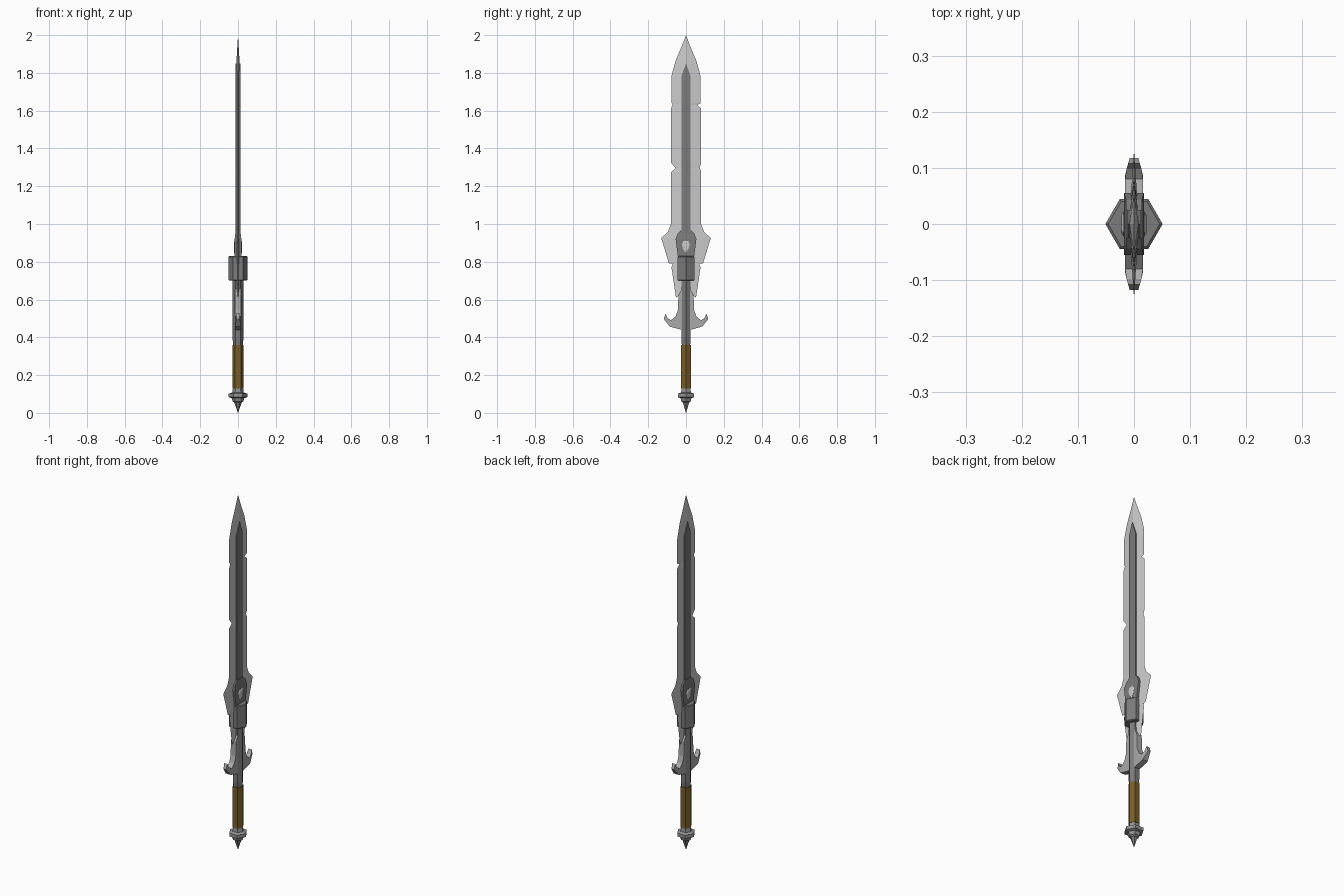
import bpy, bmesh, math

if "Cube" in bpy.data.objects:
    bpy.data.objects.remove(bpy.data.objects["Cube"])

DARK, MID, STEEL = [(v, v, v, 1) for v in (0.2, 0.3, 0.4)]


def finish(name, bm, color=None):
    bmesh.ops.remove_doubles(bm, verts=bm.verts, dist=1e-5)
    bmesh.ops.recalc_face_normals(bm, faces=bm.faces)
    me = bpy.data.meshes.new(name)
    bm.to_mesh(me)
    bm.free()
    ob = bpy.data.objects.new(name, me)
    bpy.context.collection.objects.link(ob)
    if color:
        mat = bpy.data.materials.new(name + "_material")
        mat.diffuse_color = color
        mat.use_nodes = True
        mat.node_tree.nodes["Principled BSDF"].inputs["Base Color"].default_value = mat.diffuse_color
        me.materials.append(mat)
    return ob


def turned(name, profile, color, sides=6):
    """Faceted solid from (radius, z) rings, one corner facing +x."""
    bm = bmesh.new()
    rings = []
    for r, z in profile:
        rings.append([bm.verts.new((r * math.cos(k * math.tau / sides),
                                    r * math.sin(k * math.tau / sides), z)) for k in range(sides)])
    for a, b in zip(rings, rings[1:]):
        for k in range(sides):
            j = (k + 1) % sides
            bm.faces.new((a[k], a[j], b[j], b[k]))
    bm.faces.new(rings[0])
    bm.faces.new(rings[-1])
    return finish(name, bm, color)


def plate(name, half, thickness, color):
    """Symmetric plate: right-hand (y, z) outline mirrored in y; thickness is a function of y, z."""
    pts = half + [(-y, z) for y, z in reversed(half) if y > 0]
    bm = bmesh.new()
    front, back = [[bm.verts.new((s * thickness(y, z), y, z)) for y, z in pts] for s in (1, -1)]
    n = len(pts)
    for i in range(n):
        j = (i + 1) % n
        bm.faces.new((front[i], front[j], back[j], back[i]))
    bm.faces.new(front)
    bm.faces.new(back)
    bm.normal_update()
    bmesh.ops.triangulate(bm, faces=[f for f in bm.faces if len(f.verts) > 4])
    return finish(name, bm, color)


# Blade: thick spine falling to sharp, notched edges
top = [(0, 2.0), (0.025, 1.935), (0.055, 1.865), (0.078, 1.78)]
bottom = [(0.08, 1.0), (0.095, 0.96), (0.131, 0.925), (0.09, 0.79), (0.066, 0.80),
          (0.077, 0.77), (0.053, 0.61), (0.025, 0.645)]
right_notches = [(0.078, 1.64), (0.058, 1.63), (0.08, 1.612),
                 (0.08, 1.32), (0.072, 1.30), (0.08, 1.28)]
left_notches = [(0.078, 1.645), (0.07, 1.635), (0.08, 1.61),
                (0.08, 1.325), (0.055, 1.295), (0.08, 1.275)]
bm = bmesh.new()
for side, notches in ((1, right_notches), (-1, left_notches)):
    edge = top + notches + bottom
    for face in (1, -1):
        def spine(z):
            return (face * min(0.009, (2.0 - z) * 0.06), 0, max(z, 0.65))
        for (y0, z0), (y1, z1) in zip(edge, edge[1:]):
            quad = [(0, side * y0, z0), (0, side * y1, z1), spine(z1), spine(z0)]
            clean = [p for i, p in enumerate(quad) if p not in quad[:i]]
            if len(clean) > 2:
                bm.faces.new([bm.verts.new(p) for p in clean])
finish("blade", bm)

# Raised bar down the middle of the blade
plate("blade_bar", [(0, 1.85), (0.025, 1.78), (0.025, 0.9)],
      lambda y, z: 0.012, DARK)

# Gem setting and gems
plate("gem_setting", [(0.025, 0.967), (0.044, 0.95), (0.055, 0.92), (0.042, 0.82)],
      lambda y, z: 0.014 if z > 0.94 else 0.018, DARK)
ring = [(0, 0.842), (0.016, 0.865), (0.022, 0.89), (0.014, 0.91),
        (-0.014, 0.91), (-0.022, 0.89), (-0.016, 0.865)]
for s, name in ((1, "gem_right"), (-1, "gem_left")):
    bm = bmesh.new()
    levels = [[bm.verts.new((s * x, y * k, 0.885 + (z - 0.885) * k)) for y, z in ring]
              for x, k in ((0.012, 1), (0.0185, 1), (0.022, 0.75))]
    for a, b in zip(levels, levels[1:]):
        for i in range(7):
            j = (i + 1) % 7
            bm.faces.new((a[i], a[j], b[j], b[i]))
    bm.faces.new(levels[0])
    bm.faces.new(levels[-1])
    finish(name, bm)

# Collar, shaft, grip and pommel
turned("collar", [(0.046, 0.70), (0.051, 0.704), (0.051, 0.826), (0.046, 0.83)], DARK)
turned("shaft", [(0.025, 0.355), (0.028, 0.385), (0.028, 0.71)], DARK)
turned("grip", [(0.030, 0.13), (0.030, 0.36)], (0.19, 0.11, 0.02, 1))
turned("pommel", [(0.018, 0.054), (0.028, 0.06), (0.034, 0.078), (0.049, 0.083),
                  (0.049, 0.102), (0.03, 0.108), (0.027, 0.132)], MID)
turned("pommel_spike", [(0.0005, 0.0), (0.018, 0.05), (0.018, 0.056)], DARK)

# Hooked guard, thinning towards the tips
plate("guard", [(0.02, 0.66), (0.04, 0.625), (0.043, 0.545), (0.055, 0.51), (0.08, 0.49),
                (0.098, 0.502), (0.108, 0.525), (0.118, 0.497), (0.086, 0.457), (0.025, 0.44)],
      lambda y, z: 0.016 if abs(y) < 0.088 else 0.016 - (abs(y) - 0.088) * 0.28, STEEL)
